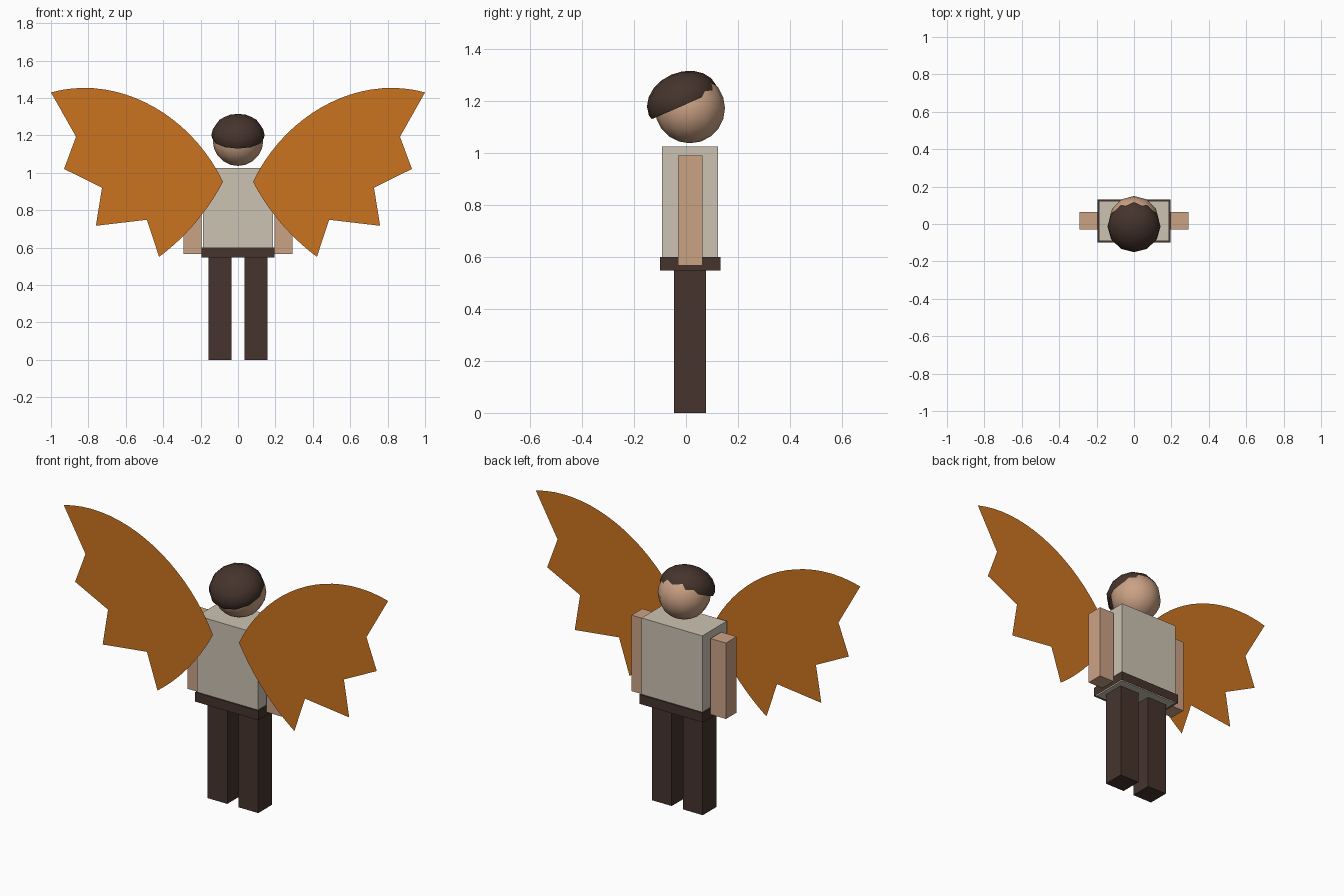
import bpy, bmesh, math
from mathutils import Matrix, Vector
from mathutils.geometry import interpolate_bezier

cube = bpy.data.objects.get("Cube")
if cube:
    bpy.data.objects.remove(cube, do_unlink=True)


def material(name, *rgb):
    m = bpy.data.materials.new(name)
    m.use_nodes = True
    m.diffuse_color = (*rgb, 1)
    m.node_tree.nodes["Principled BSDF"].inputs["Base Color"].default_value = (*rgb, 1)
    return m


skin = material("skin", 0.60, 0.36, 0.235)
shirt = material("shirt_beige", 0.60, 0.54, 0.445)
brown = material("dark_brown", 0.061, 0.034, 0.026)
orange = material("wing_orange", 0.60, 0.175, 0.0144)


def finish(bm, name, mat, smooth=False):
    mesh = bpy.data.meshes.new(name)
    for f in bm.faces:
        f.smooth = smooth
    bm.to_mesh(mesh)
    bm.free()
    mesh.materials.append(mat)
    obj = bpy.data.objects.new(name, mesh)
    bpy.context.collection.objects.link(obj)
    return obj


def box(name, mat, x, y, z, open_ends=False):
    """Box from (min, max) ranges, optionally without top and bottom."""
    bm = bmesh.new()
    bmesh.ops.create_cube(bm, size=1)
    for v in bm.verts:
        v.co = [r[0] if c < 0 else r[1] for c, r in zip(v.co, (x, y, z))]
    bm.normal_update()
    if open_ends:
        ends = [f for f in bm.faces if abs(f.normal.z) > 0.9]
        bmesh.ops.delete(bm, geom=ends, context="FACES_ONLY")
    return finish(bm, name, mat)


def mirrored(x, side):
    return sorted(side * v for v in x)


# Torso and the belt band around its lower end
box("torso", shirt, (-0.187, 0.187), (-0.092, 0.124), (0.549, 1.025))
box("waistband", brown, (-0.195, 0.195), (-0.10, 0.132), (0.548, 0.6), open_ends=True)
box("waistband_top", brown, (-0.195, 0.195), (-0.10, 0.132), (0.596, 0.6))

# Wing outline: curved leading edge, scalloped tips, curved trailing edge
root, tip, low = Vector((0.08, 0.952, 0)), Vector((1, 1.43, 0)), Vector((0.422, 0.551, 0))
upper = interpolate_bezier(root, Vector((0.25, 1.31, 0)), Vector((0.64, 1.53, 0)), tip, 20)
scallops = [(0.866, 1.193), (0.93, 1.021), (0.727, 0.92), (0.76, 0.717), (0.487, 0.749)]
lower = interpolate_bezier(low, Vector((0.30, 0.64, 0)), Vector((0.17, 0.78, 0)), root, 12)
outline = [p[:2] for p in upper] + scallops + [p[:2] for p in lower[:-1]]

# Limbs and wings on both sides
for side, label in ((1, "left"), (-1, "right")):
    box(label + "_leg", brown, mirrored((0.034, 0.157), side), (-0.046, 0.077), (0, 0.55))
    box(label + "_arm", skin, mirrored((0.196, 0.291), side), (-0.03, 0.064), (0.567, 0.99))
    bm = bmesh.new()
    verts = [bm.verts.new((side * x, -0.106, z)) for x, z in outline]
    bm.faces.new(verts if side > 0 else verts[::-1])
    finish(bm, label + "_wing", orange)

# Head
bm = bmesh.new()
bmesh.ops.create_uvsphere(bm, u_segments=12, v_segments=10, radius=0.135,
                          matrix=Matrix.Translation((0, 0.015, 1.172)))
finish(bm, "head", skin, smooth=True)

# Hair cap: flattened dome, open below and tilted toward -y
bm = bmesh.new()
bmesh.ops.create_uvsphere(bm, u_segments=12, v_segments=10, radius=0.142)
bmesh.ops.bisect_plane(bm, geom=bm.verts[:] + bm.edges[:] + bm.faces[:],
                       plane_co=(0, 0, -0.025), plane_no=(0, 0, 1), clear_inner=True)
tilt = Matrix.Rotation(math.radians(23.5), 4, "X") @ Matrix.Diagonal((1, 1, 0.76, 1))
bm.transform(Matrix.Translation((0, -0.013, 1.202)) @ tilt)
finish(bm, "hair", brown, smooth=True)
